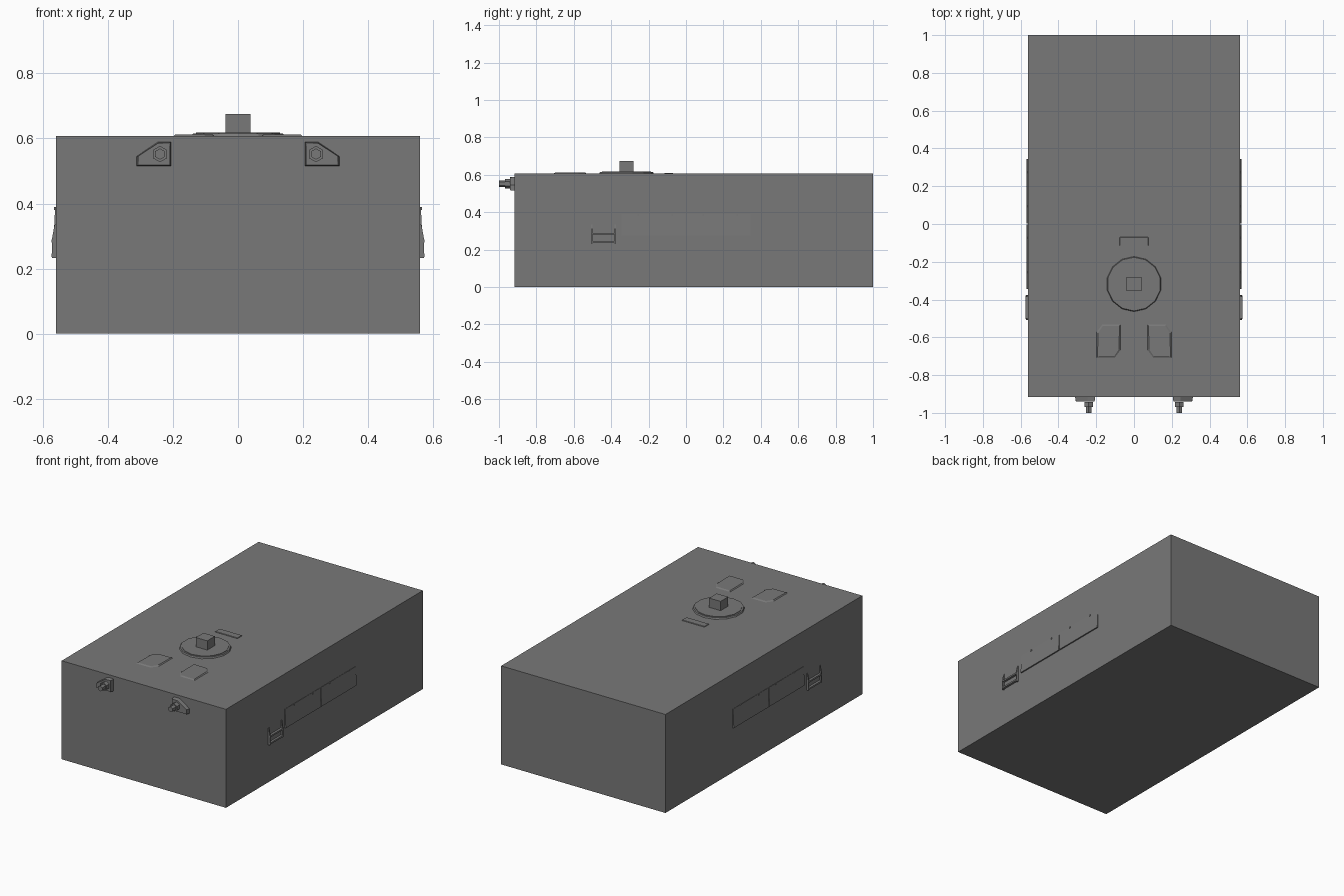
import bpy, bmesh, math
from mathutils import Matrix, Vector

cube = bpy.data.objects.get("Cube")
if cube:
    bpy.data.objects.remove(cube, do_unlink=True)

grey = bpy.data.materials.new("mid grey")
grey.use_nodes = True
colour = (0.19, 0.19, 0.19, 1)
grey.diffuse_color = colour
bsdf = grey.node_tree.nodes["Principled BSDF"]
bsdf.inputs["Base Color"].default_value = colour
bsdf.inputs["Roughness"].default_value = 0.8


def finish(name, bm):
    bmesh.ops.recalc_face_normals(bm, faces=bm.faces)
    mesh = bpy.data.meshes.new(name)
    bm.to_mesh(mesh)
    bm.free()
    mesh.materials.append(grey)
    obj = bpy.data.objects.new(name, mesh)
    bpy.context.collection.objects.link(obj)
    return obj


def box(name, low, high, bevel=0):
    bm = bmesh.new()
    low, high = Vector(low), Vector(high)
    size = Matrix.Diagonal((*(high - low), 1))
    bmesh.ops.create_cube(bm, size=1, matrix=Matrix.Translation((low + high) / 2) @ size)
    if bevel:
        bmesh.ops.bevel(bm, geom=bm.edges[:], offset=bevel, segments=1, affect='EDGES')
    return finish(name, bm)


def prism(name, outline, direction, inset=0):
    """Extrude a flat outline, narrowing its far end by the inset."""
    bm = bmesh.new()
    face = bm.faces.new([bm.verts.new(p) for p in outline])
    top = bmesh.ops.extrude_face_region(bm, geom=[face])["geom"]
    moved = [v for v in top if isinstance(v, bmesh.types.BMVert)]
    bmesh.ops.translate(bm, verts=moved, vec=direction)
    if inset:
        centre = sum((v.co for v in moved), Vector()) / len(moved)
        for v in moved:
            v.co -= (v.co - centre).normalized() * inset
    return finish(name, bm)


def cylinder(name, centre, radius, depth, sides, axis='Z'):
    bm = bmesh.new()
    turn = Matrix.Rotation(math.pi / 2, 4, 'X' if axis == 'Y' else 'Y') if axis != 'Z' else Matrix()
    bmesh.ops.create_cone(bm, cap_ends=True, segments=sides, radius1=radius, radius2=radius,
                          depth=depth, matrix=Matrix.Translation(centre) @ turn)
    return finish(name, bm)


# Main body
W, TOP, FRONT = 0.56, 0.607, -0.917
box("body", (-W, FRONT, 0), (W, 1, TOP))

# Round roof hatch with a raised rim and square knob
HY = -0.318
ring = [(0.147 * math.cos(a), HY + 0.147 * math.sin(a), TOP - 0.002)
        for a in (math.tau * (i + 0.5) / 14 for i in range(14))]
prism("hatch_base", ring, (0, 0, 0.010), 0.005)
cylinder("hatch_lid", (0, HY, TOP + 0.006), 0.132, 0.010, 14)
box("hatch_knob", (-0.039, HY - 0.037, TOP), (0.039, HY + 0.037, 0.675))

# Small plate behind the hatch
box("rear_roof_plate", (-0.077, -0.115, TOP - 0.003), (0.077, -0.07, TOP + 0.004), 0.002)

for s, side in ((1, "left"), (-1, "right")):
    # Chamfered roof flaps
    flap = [(0.07, -0.67), (0.10, -0.71), (0.20, -0.71),
            (0.20, -0.57), (0.17, -0.53), (0.07, -0.53)]
    prism(side + "_roof_flap", [(s * x, y, TOP - 0.002) for x, y in flap], (0, 0, 0.007), 0.012)

    # Front bracket and its hexagonal bolt
    plate = [(0.205, 0.515), (0.312, 0.515), (0.312, 0.545), (0.245, 0.59), (0.205, 0.59)]
    prism(side + "_bracket", [(s * x, FRONT + 0.002, z) for x, z in plate], (0, -0.026, 0), 0.005)
    cylinder(side + "_bolt_collar", (s * 0.24, -0.955, 0.552), 0.025, 0.026, 6, 'Y')
    cylinder(side + "_bolt", (s * 0.24, -0.975, 0.552), 0.017, 0.05, 6, 'Y')

    # Sloping side panels in two lengths, with small studs above
    for i, (y0, y1) in enumerate(((-0.345, -0.003), (0.003, 0.345))):
        slope = [(W - 0.002, 0.39), (W + 0.002, 0.39), (W + 0.008, 0.275), (W - 0.002, 0.275)]
        prism(f"{side}_side_panel_{i + 1}", [(s * x, y0, z) for x, z in slope], (0, y1 - y0, 0))
        for y in (y0 + 0.09, y1 - 0.07):
            box(f"{side}_panel_stud", (s * W - 0.005, y - 0.004, 0.38),
                (s * W + 0.005, y + 0.004, 0.39))

    # Step frame made of two uprights and two rungs
    for y in (-0.503, -0.379):
        rail = [(W - 0.002, 0.335), (W + 0.004, 0.335), (W + 0.012, 0.29),
                (W + 0.012, 0.232), (W - 0.002, 0.232)]
        prism(side + "_step_rail", [(s * x, y - 0.004, z) for x, z in rail], (0, 0.008, 0))
    for z in (0.241, 0.285):
        box(side + "_step_rung", (s * (W + 0.005) - 0.009, -0.503, z - 0.005),
            (s * (W + 0.005) + 0.009, -0.379, z + 0.005))
